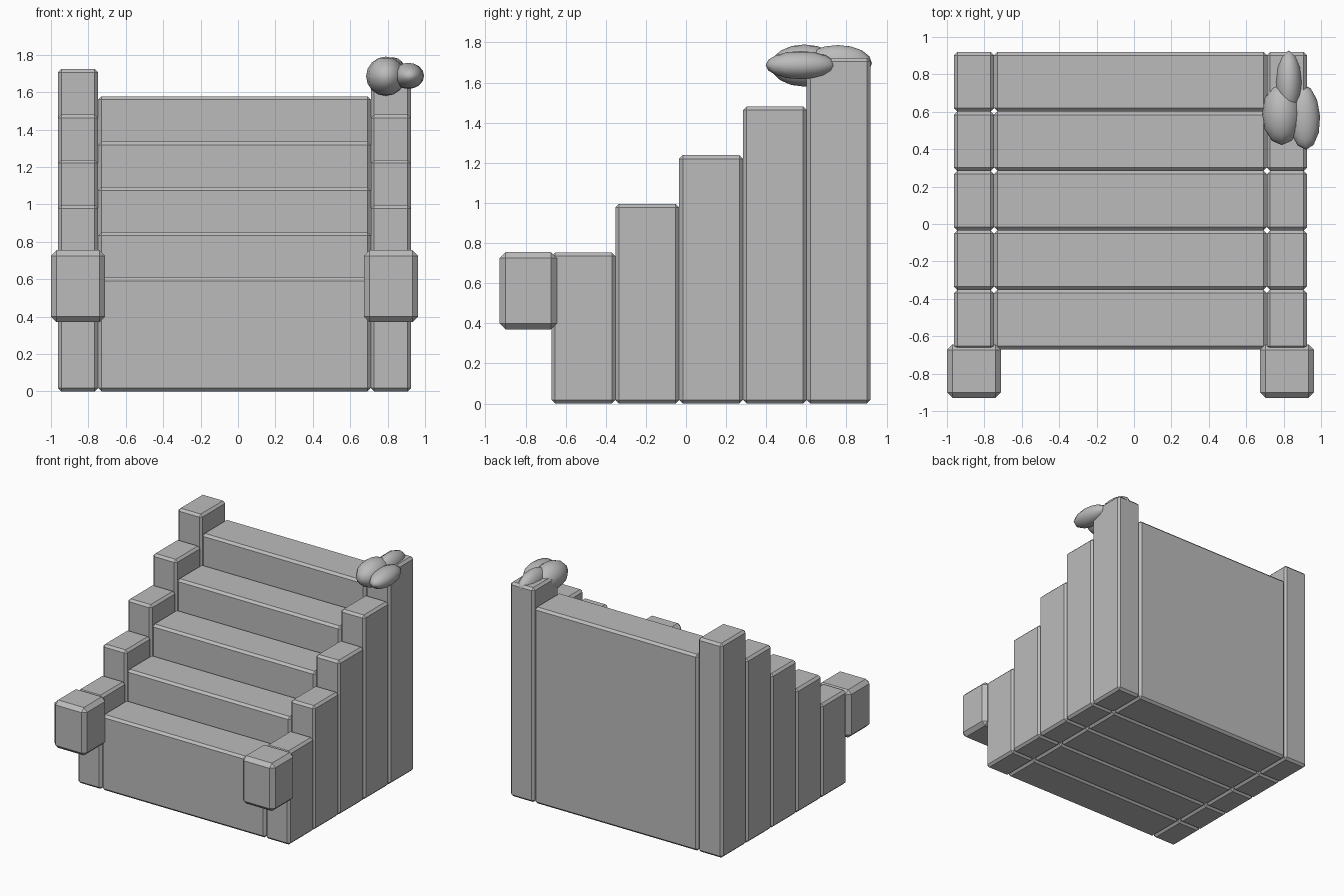
import bpy
from math import radians

cube = bpy.data.objects.get("Cube")
if cube:
    bpy.data.objects.remove(cube, do_unlink=True)

# Single stone colour
stone = bpy.data.materials.new("stone_grey")
stone.use_nodes = True
grey = (0.5, 0.5, 0.5, 1)
stone.diffuse_color = grey
stone.node_tree.nodes["Principled BSDF"].inputs["Base Color"].default_value = grey


def block(name, x, y, z, bevel):
    """Chamfered box spanning the given (low, high) ranges."""
    spans = (x, y, z)
    bpy.ops.mesh.primitive_cube_add(size=1, location=[(a + b) / 2 for a, b in spans])
    ob = bpy.context.object
    ob.name = name
    ob.scale = [b - a for a, b in spans]
    bpy.ops.object.transform_apply(location=False, rotation=False, scale=True)
    mod = ob.modifiers.new("chamfer", "BEVEL")
    mod.width = bevel
    mod.segments = 1
    ob.data.materials.append(stone)


def pebble(name, centre, radii, turn=0):
    """Smooth stretched ball."""
    bpy.ops.mesh.primitive_uv_sphere_add(segments=12, ring_count=8, radius=1, location=centre)
    ob = bpy.context.object
    ob.name = name
    ob.scale = radii
    ob.rotation_euler.z = radians(turn)
    ob.data.materials.append(stone)
    bpy.ops.object.shade_smooth()


# Steps with a stepped side wall on each side
FRONT, DEPTH, RISE = -0.67, 0.318, 0.2425
WALLS = {"right": (-0.963, -0.748), "left": (0.71, 0.925)}
for i in range(5):
    y = (FRONT + i * DEPTH, FRONT + (i + 1) * DEPTH)
    block(f"step_{i + 1}", (-0.748, 0.71), y, (0, 0.608 + i * RISE), 0.018)
    for side, x in WALLS.items():
        block(f"{side}_wall_{i + 1}", x, y, (0, 0.753 + i * RISE), 0.018)

# Blocks projecting from the front ends of the walls
for side, (a, b) in WALLS.items():
    block(f"{side}_end_block", (a - 0.037, b + 0.037), (-0.93, -0.643), (0.37, 0.755), 0.03)

# Cluster of pebbles on top of the left wall
pebble("large_pebble", (0.79, 0.59, 1.685), (0.105, 0.168, 0.105))
pebble("side_pebble", (0.91, 0.572, 1.687), (0.085, 0.175, 0.07), 3)
pebble("back_pebble", (0.828, 0.757, 1.697), (0.072, 0.17, 0.09))
